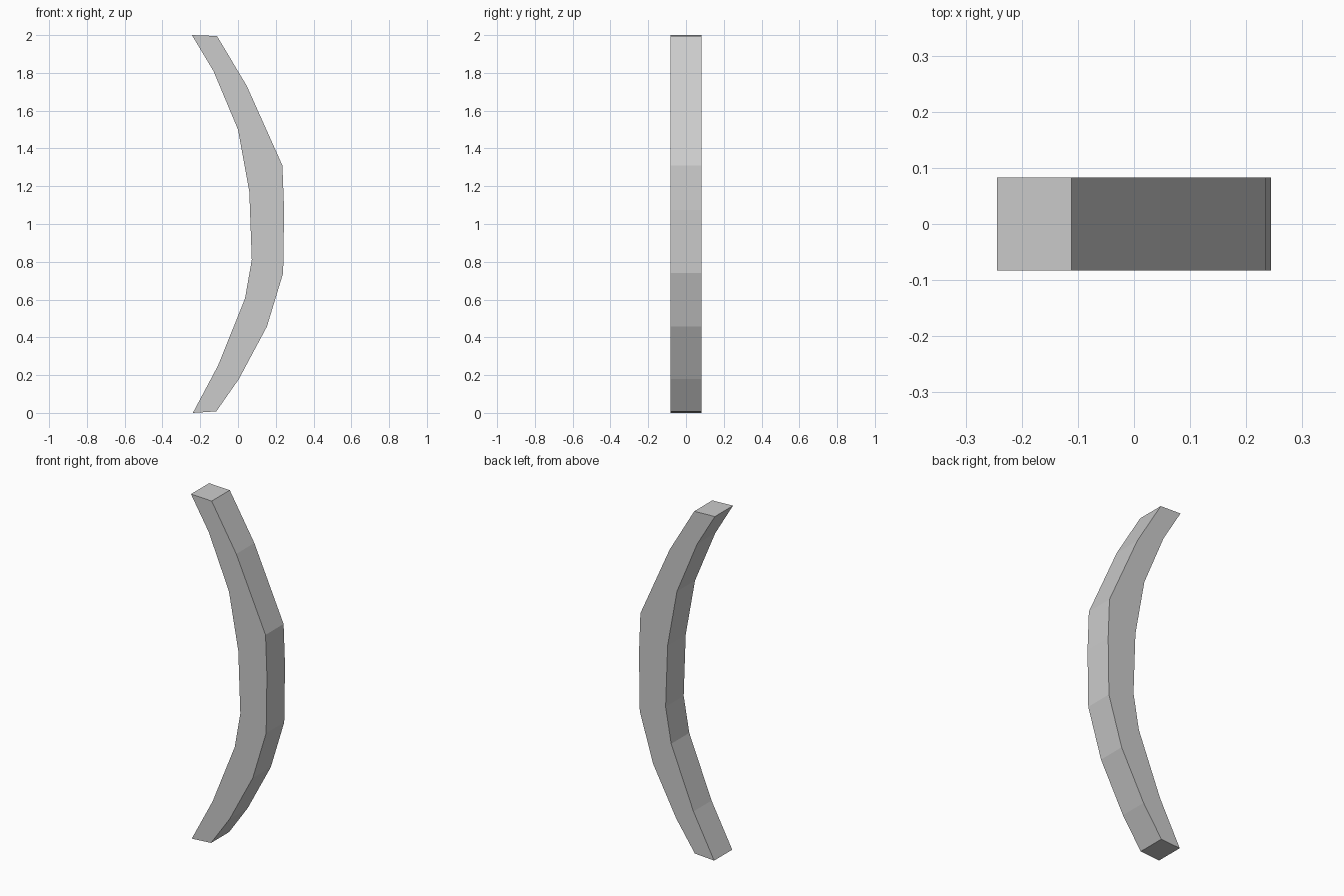
import bpy
import bmesh

if "Cube" in bpy.data.objects:
    bpy.data.objects.remove(bpy.data.objects["Cube"])

HALF_DEPTH = 0.083

# Inner edge of the curved bar, top to bottom
inner = [(-0.244, 2.0), (-0.13, 1.81), (0.0, 1.5), (0.06, 1.17),
         (0.073, 0.81), (0.037, 0.605), (-0.106, 0.25), (-0.239, 0.0)]
# Outer edge, bottom to top
outer = [(-0.115, 0.008), (0.005, 0.18), (0.153, 0.457), (0.239, 0.74),
         (0.244, 1.075), (0.235, 1.31), (0.047, 1.73), (-0.111, 1.995)]

# Flat side profile extruded through the depth
bm = bmesh.new()
face = bm.faces.new([bm.verts.new((x, -HALF_DEPTH, z)) for x, z in inner + outer])
result = bmesh.ops.extrude_face_region(bm, geom=[face], use_keep_orig=True)
new_verts = [g for g in result["geom"] if isinstance(g, bmesh.types.BMVert)]
bmesh.ops.translate(bm, verts=new_verts, vec=(0, 2 * HALF_DEPTH, 0))
bmesh.ops.recalc_face_normals(bm, faces=bm.faces)

mesh = bpy.data.meshes.new("curved_bar")
bm.to_mesh(mesh)
bm.free()
bpy.context.collection.objects.link(bpy.data.objects.new("curved_bar", mesh))
